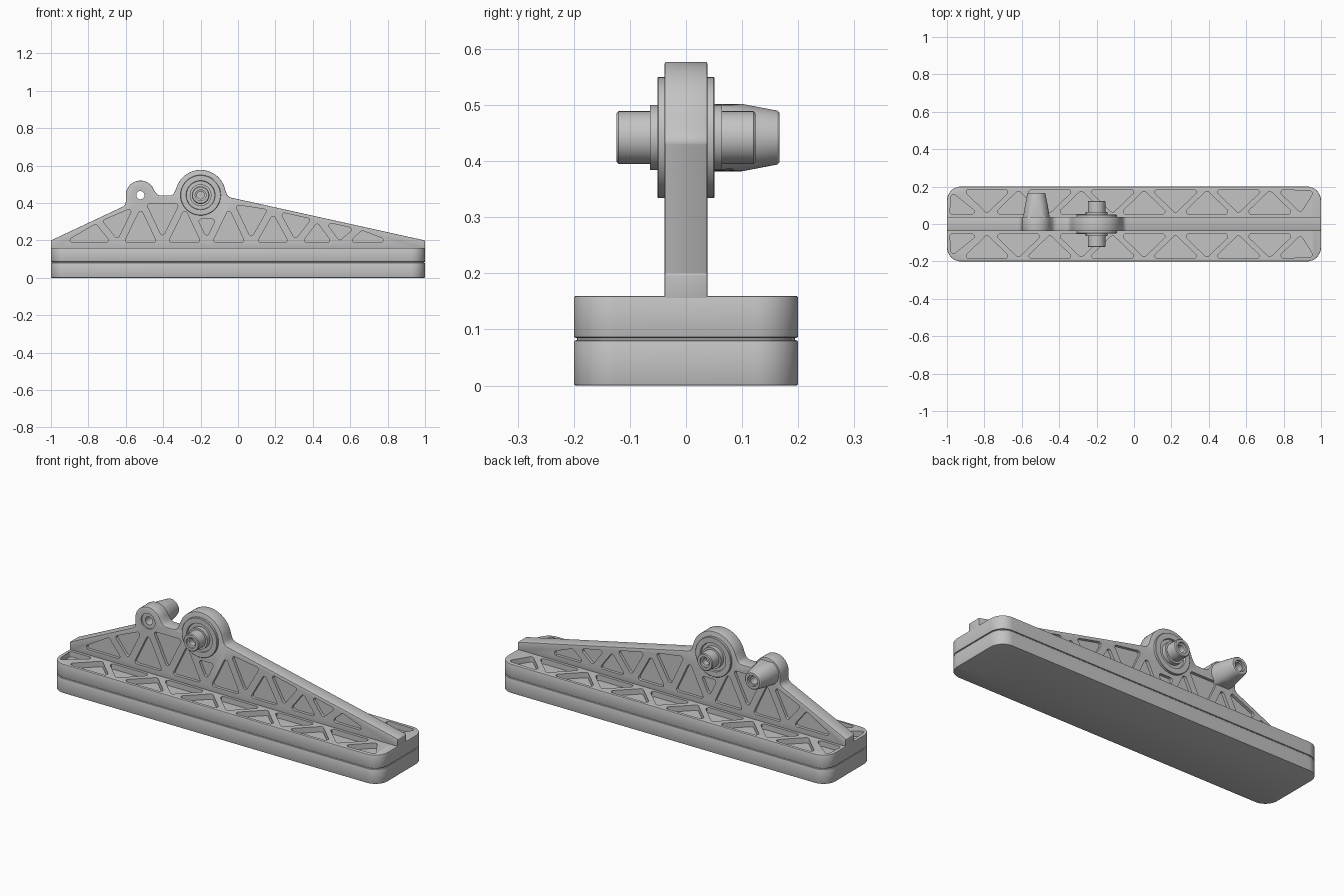
import bpy, bmesh, math
from mathutils import Vector

if "Cube" in bpy.data.objects:
    bpy.data.objects.remove(bpy.data.objects["Cube"])

grey = bpy.data.materials.new("mid grey")
grey.use_nodes = True
colour = (0.55, 0.55, 0.55, 1)
grey.diffuse_color = colour
grey.node_tree.nodes["Principled BSDF"].inputs["Base Color"].default_value = colour


def round_poly(points, radius, steps=6):
    """Fillet corners; radius is one number or one per point."""
    pts = [Vector(p) for p in points]
    radii = radius if isinstance(radius, list) else [radius] * len(pts)
    out = []
    for i, p in enumerate(pts):
        a, b = pts[i - 1] - p, pts[(i + 1) % len(pts)] - p
        if not radii[i]:
            out.append(p)
            continue
        half = a.angle(b) / 2
        d = min(radii[i] / math.tan(half), 0.45 * a.length, 0.45 * b.length)
        r = d * math.tan(half)
        u, v = a.normalized(), b.normalized()
        centre = p + (u + v).normalized() * (r / math.sin(half))
        start, end = p + u * d - centre, p + v * d - centre
        for s in range(steps + 1):
            out.append(centre + start.lerp(end, s / steps).normalized() * r)
    return out


def inset(tri, gap):
    """Shrink a triangle evenly towards its incentre."""
    a, b, c = [Vector(p) for p in tri]
    la, lb, lc = (b - c).length, (c - a).length, (a - b).length
    total = la + lb + lc
    centre = (a * la + b * lb + c * lc) / total
    r = abs((b - a).cross(c - a)) / total
    return [centre + (p - centre) * (1 - gap / r) for p in (a, b, c)]


def prism(bm, pts, place, lo, hi):
    rings = [[bm.verts.new(place(p.x, p.y, h)) for p in pts] for h in (lo, hi)]
    bm.faces.new(rings[0])
    bm.faces.new(rings[1])
    for i in range(len(pts)):
        bm.faces.new((rings[0][i - 1], rings[0][i], rings[1][i], rings[1][i - 1]))


def lathe(bm, profile, cx, cz, flat=9, segs=48):
    """Spin (radius, y) points round a y axis; flat limits the height."""
    rings = []
    for r, y in profile:
        ring = []
        for s in range(segs):
            t = math.tau * s / segs
            z = max(-flat, min(flat, r * math.sin(t)))
            ring.append(bm.verts.new((cx + r * math.cos(t), y, cz + z)))
        rings.append(ring)
    for i in range(len(rings)):
        for s in range(segs):
            bm.faces.new((rings[i - 1][s - 1], rings[i - 1][s], rings[i][s], rings[i][s - 1]))
    bmesh.ops.remove_doubles(bm, verts=bm.verts, dist=1e-5)


def finish(bm, name, bevel=0, cutter=None):
    bmesh.ops.dissolve_degenerate(bm, edges=bm.edges, dist=1e-5)
    bmesh.ops.recalc_face_normals(bm, faces=bm.faces)
    mesh = bpy.data.meshes.new(name)
    bm.to_mesh(mesh)
    bm.free()
    obj = bpy.data.objects.new(name, mesh)
    bpy.context.collection.objects.link(obj)
    mesh.materials.append(grey)
    bpy.ops.object.select_all(action="DESELECT")
    obj.select_set(True)
    bpy.context.view_layer.objects.active = obj
    if bevel:
        mod = obj.modifiers.new("edge", "BEVEL")
        mod.width, mod.segments, mod.angle_limit = bevel, 2, math.radians(50)
        bpy.ops.object.modifier_apply(modifier=mod.name)
    if cutter:
        mod = obj.modifiers.new("pockets", "BOOLEAN")
        mod.object, mod.solver = cutter, "EXACT"
        bpy.ops.object.modifier_apply(modifier=mod.name)
        bpy.data.objects.remove(cutter)
    bpy.ops.object.shade_smooth_by_angle(angle=math.radians(32))
    return obj


def flat_xy(x, y, h):
    return (x, y, h)


def upright_xz(x, z, h):
    return (x, h, z)


HUB = (-0.2, 0.442)
EAR = (-0.522, 0.442)

# Pad, thin seam and backing plate
def slab(name, half_x, half_y, lo, hi, bevel=0, cutter=None):
    bm = bmesh.new()
    corners = [(-half_x, -half_y), (half_x, -half_y), (half_x, half_y), (-half_x, half_y)]
    prism(bm, round_poly(corners, 0.075, 10), flat_xy, lo, hi)
    return finish(bm, name, bevel, cutter)


slab("pad", 1, 0.2, 0, 0.081, 0.004)
slab("seam", 0.994, 0.194, 0.075, 0.09)

# Triangular pockets in the top of the plate
bm = bmesh.new()
step = 0.336
inner = [(-0.786 + step * k, 0.038) for k in range(6)]
outer = [(-0.618 + step * k, 0.2) for k in range(5)]
cells = [[(-1, 0.038), inner[0], (-0.99, 0.2)], [(-0.954, 0.2), inner[0], outer[0]]]
for k in range(5):
    cells.append([inner[k], inner[k + 1], outer[k]])
    if k < 4:
        cells.append([outer[k], inner[k + 1], outer[k + 1]])
cells.append([outer[4], inner[5], (0.99, 0.19)])
for cell in cells:
    shape = round_poly(inset(cell, 0.0145), 0.014)
    for side in (1, -1):
        prism(bm, [Vector((p.x, p.y * side)) for p in shape], flat_xy, 0.13, 0.2)
pockets = finish(bm, "plate_pockets")
pockets.hide_render = True
slab("backing_plate", 1, 0.2, 0.085, 0.16, 0.004, pockets)

# Truss pockets on both sides of the web, and the ear bore
def chord(x):
    return min(0.2 + (x + 1) * 0.465, 0.43 - (x + 0.04) * 0.221, 0.415)


bm = bmesh.new()
pitch = 0.236
low = [(-0.64 + pitch * k, 0.17) for k in range(6)]
high = [(x, chord(x)) for x in [-0.756 + pitch * k for k in range(7)]]
cells = [[(-1.0, 0.17), low[0], high[0]], [low[5], (0.93, 0.17), high[6]]]
for k in range(6):
    cells.append([high[k], high[k + 1], low[k]])
    if k < 5:
        cells.append([low[k], low[k + 1], high[k + 1]])
for cell in cells:
    tri = inset(cell, 0.019)
    mid = sum(p.x for p in tri) / 3
    if abs(mid - HUB[0]) < 0.05:
        # the pocket below the hub is cut short
        foot = min(tri, key=lambda p: p.y)
        tri = [foot + (p - foot) * min(1, 0.1 / max(p.y - foot.y, 0.01)) for p in tri]
    shape = round_poly(tri, 0.012)
    for side in (1, -1):
        prism(bm, shape, upright_xz, 0.022 * side, 0.07 * side)
lathe(bm, [(0, -0.1), (0.042, -0.1), (0.042, -0.03), (0.022, -0.03), (0.022, 0.1), (0, 0.1)], *EAR)
pockets = finish(bm, "web_pockets")
pockets.hide_render = True


# Upright web with the hub and ear in its outline
def arc(centre, r, start, end, n):
    angles = [math.radians(start + (end - start) * i / n) for i in range(n + 1)]
    return [(centre[0] + r * math.cos(a), centre[1] + r * math.sin(a)) for a in angles]


outline = [((-1, 0.15), 0), ((-1, 0.2), 0.005), ((-0.6, 0.388), 0.03)]
outline += [(p, 0) for p in arc(EAR, 0.078, 178, 20, 20)]
outline += [((-0.428, 0.44), 0.03), ((-0.348, 0.44), 0.03)]
outline += [(p, 0) for p in arc(HUB, 0.135, 165, 12, 30)]
outline += [((-0.055, 0.433), 0.05), ((1, 0.2), 0.005), ((1, 0.15), 0)]
bm = bmesh.new()
shape = round_poly([p for p, r in outline], [r for p, r in outline])
prism(bm, shape, upright_xz, -0.038, 0.038)
finish(bm, "web", 0.003, pockets)

# Hub boss and stepped pin, the same on both sides
half = [(0, 0.08), (0.02, 0.08), (0.02, 0.112), (0.029, 0.115), (0.029, 0.124),
        (0.043, 0.124), (0.047, 0.12), (0.047, 0.064), (0.058, 0.064), (0.058, 0.041),
        (0.076, 0.041), (0.078, 0.051), (0.106, 0.051), (0.108, 0.049), (0.108, 0.03), (0, 0.03)]
bm = bmesh.new()
for side in (1, -1):
    lathe(bm, [(r, y * side) for r, y in half], *HUB)
finish(bm, "hub_pin")

# Tapered hollow post behind the ear, flattened above and below
post = [(0.022, 0.03), (0.07, 0.03), (0.07, 0.045), (0.0605, 0.1), (0.048, 0.163),
        (0.044, 0.167), (0.03, 0.167), (0.03, 0.155), (0.022, 0.155)]
bm = bmesh.new()
lathe(bm, post, *EAR, flat=0.06)
finish(bm, "tapered_post")
